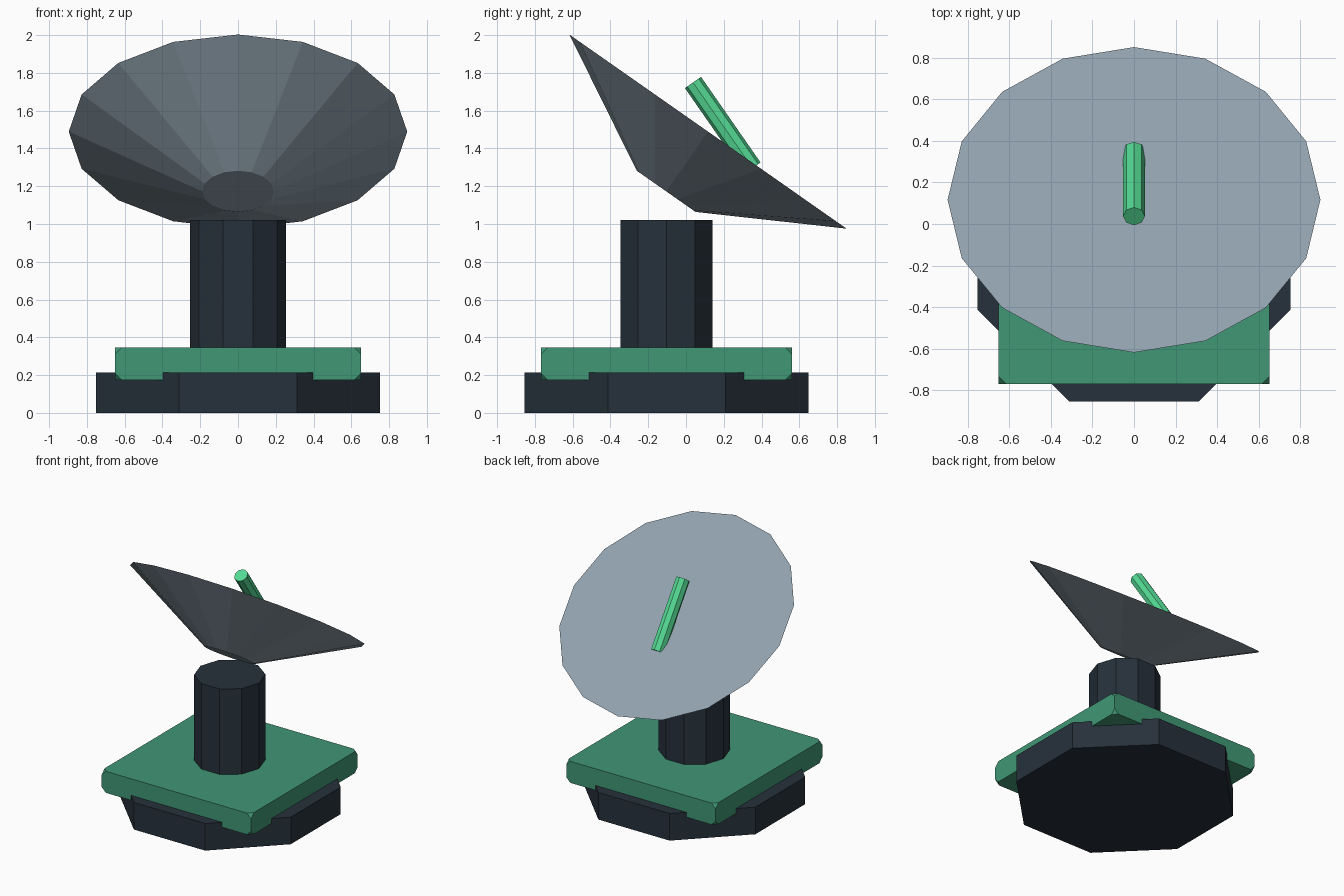
import bpy
import bmesh
from math import cos, sin, pi, radians
from mathutils import Matrix

old = bpy.data.objects.get("Cube")
if old:
    bpy.data.objects.remove(old, do_unlink=True)


def material(name, rgb):
    """Flat material from an sRGB colour given in 0-255."""
    linear = [((c / 255 + 0.055) / 1.055) ** 2.4 for c in rgb] + [1.0]
    mat = bpy.data.materials.new(name)
    mat.use_nodes = True
    mat.diffuse_color = linear
    bsdf = next(n for n in mat.node_tree.nodes if n.type == 'BSDF_PRINCIPLED')
    bsdf.inputs["Base Color"].default_value = linear
    return mat


def finish(name, bm, mat):
    bmesh.ops.recalc_face_normals(bm, faces=bm.faces[:])
    mesh = bpy.data.meshes.new(name)
    bm.to_mesh(mesh)
    bm.free()
    mesh.materials.append(mat)
    obj = bpy.data.objects.new(name, mesh)
    bpy.context.collection.objects.link(obj)
    return obj


def frustum(name, mat, sides, r_low, r_high, height, foot, tilt=0, turn=0):
    """Flat-sided frustum standing on foot, tilted about x (degrees)."""
    bm = bmesh.new()
    rings = []
    for radius, z in ((r_low, 0), (r_high, height)):
        angles = [radians(turn) + 2 * pi * i / sides for i in range(sides)]
        rings.append([bm.verts.new((radius * cos(a), radius * sin(a), z)) for a in angles])
    low, high = rings
    for i in range(sides):
        j = (i + 1) % sides
        bm.faces.new((low[i], low[j], high[j], high[i]))
    bm.faces.new(low[::-1])
    bm.faces.new(high)
    obj = finish(name, bm, mat)
    obj.location = foot
    obj.rotation_euler.x = radians(tilt)
    return obj


charcoal = material("charcoal", (38, 49, 59))
slab_green = material("slab green", (65, 151, 118))
bright_green = material("bright green", (84, 218, 148))
steel = material("blue grey", (145, 161, 173))

CENTRE_Y = -0.103

# Octagonal foot with flat sides facing the axes
frustum("base", charcoal, 8, 0.813, 0.813, 0.214, (0, CENTRE_Y, 0), turn=22.5)

# Square platform with its eight corners clipped
bm = bmesh.new()
bmesh.ops.create_cube(bm, size=1, matrix=Matrix.Diagonal((1.304, 1.33, 0.17, 1)))
bmesh.ops.bevel(bm, geom=bm.verts[:], offset=0.036, segments=1, affect='VERTICES')
platform = finish("platform", bm, slab_green)
platform.location = (0, CENTRE_Y, 0.26)

# Ten-sided column
frustum("column", charcoal, 10, 0.255, 0.255, 0.72, (0, CENTRE_Y, 0.3))

# Tilted dish and its receiver rod
frustum("dish", steel, 16, 0.19, 0.896, 0.386, (0, -0.105, 1.173), tilt=-35)
frustum("receiver_rod", bright_green, 8, 0.052, 0.052, 0.552, (0, 0.352, 1.296), tilt=34.8)
